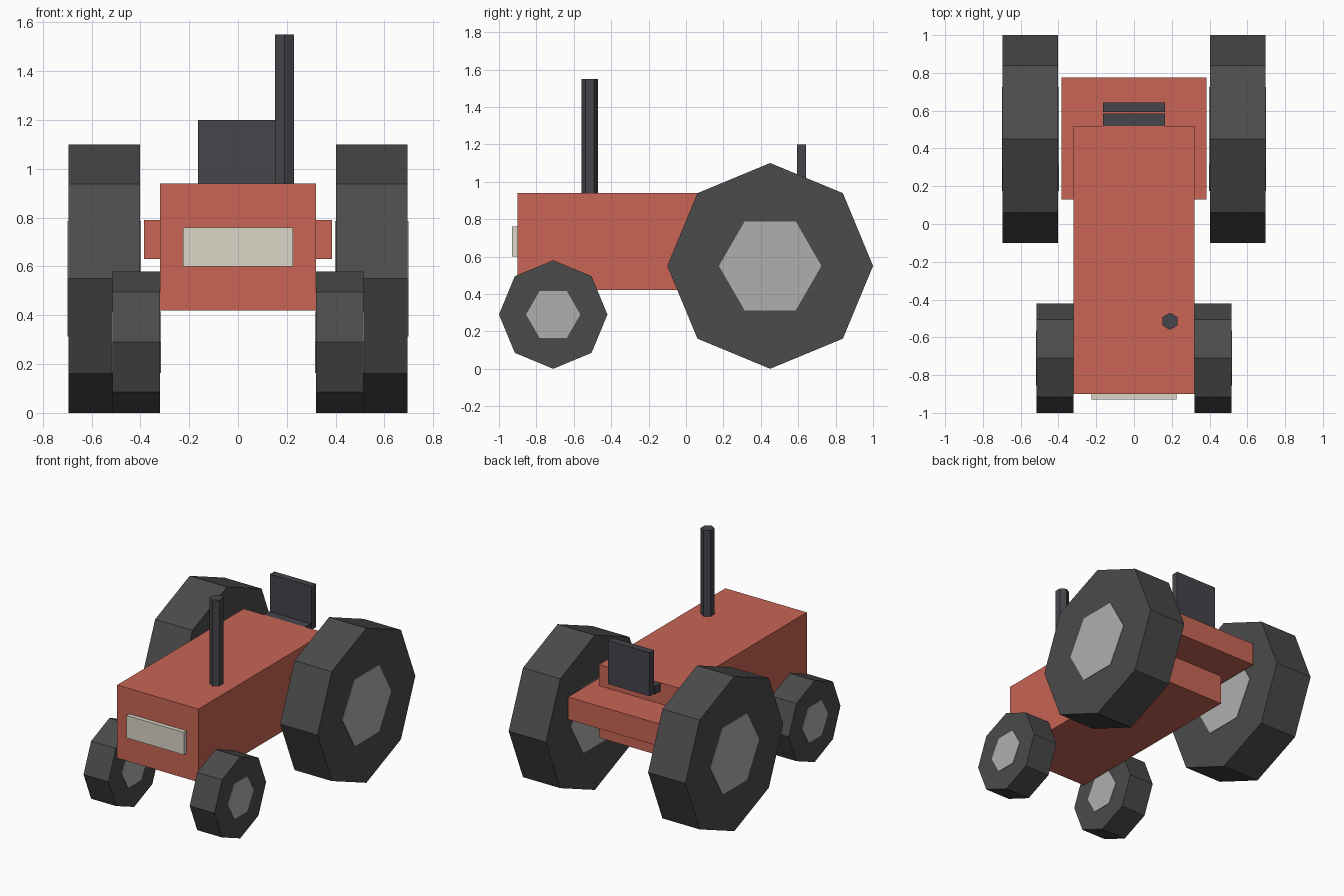
import bpy
from math import radians

if "Cube" in bpy.data.objects:
    bpy.data.objects.remove(bpy.data.objects["Cube"])


def material(name, rgb):
    m = bpy.data.materials.new(name)
    m.diffuse_color = (*rgb, 1)
    m.use_nodes = True
    m.node_tree.nodes["Principled BSDF"].inputs["Base Color"].default_value = m.diffuse_color
    return m


RED = material("red_paint", (0.58, 0.13, 0.09))
RUBBER = material("rubber", (0.07, 0.07, 0.07))
HUB = material("hub_grey", (0.43, 0.43, 0.43))
DARK = material("dark_trim", (0.06, 0.06, 0.07))
CREAM = material("cream", (0.70, 0.68, 0.57))


def finish(name, mat):
    ob = bpy.context.object
    ob.name = name
    ob.data.materials.append(mat)
    bpy.ops.object.transform_apply(location=False, rotation=True, scale=True)
    return ob


def box(name, mat, x, y, z):
    """Box from (min, max) pairs on each axis."""
    spans = (x, y, z)
    bpy.ops.mesh.primitive_cube_add(size=1, location=[(a + b) / 2 for a, b in spans])
    bpy.context.object.scale = [b - a for a, b in spans]
    return finish(name, mat)


def prism_x(name, mat, sides, radius, x0, x1, y, z):
    """Low-poly cylinder lying along x."""
    bpy.ops.mesh.primitive_cylinder_add(
        vertices=sides, radius=radius, depth=abs(x1 - x0),
        location=((x0 + x1) / 2, y, z), rotation=(0, radians(90), 0))
    return finish(name, mat)


# Body: hood and rear platform
box("hood", RED, (-0.32, 0.32), (-0.90, 0.52), (0.42, 0.94))
box("rear_platform", RED, (-0.385, 0.385), (0.13, 0.775), (0.63, 0.79))
box("grille", CREAM, (-0.225, 0.225), (-0.93, -0.88), (0.60, 0.76))

# Seat: cushion sits flush in the hood end, with an upright back
box("seat_cushion", DARK, (-0.163, 0.163), (0.34, 0.585), (0.88, 0.938))
box("seat_back", DARK, (-0.163, 0.163), (0.593, 0.642), (0.89, 1.20))

# Exhaust: six-sided pipe with corners pointing front and back
bpy.ops.mesh.primitive_cylinder_add(vertices=6, radius=0.045, depth=0.63,
                                    location=(0.19, -0.515, 1.235))
finish("exhaust_pipe", DARK)

# Wheels: eight-sided tyres with six-sided hubs proud on both faces
WHEELS = {
    "front": (0.29, 0.145, 0.32, 0.515, -0.71),
    "rear": (0.55, 0.274, 0.402, 0.695, 0.45),
}
for side, s in (("left", -1), ("right", 1)):
    for end, (r, hub_r, inner, outer, y) in WHEELS.items():
        prism_x(f"{end}_{side}_tyre", RUBBER, 8, r, s * inner, s * outer, y, r)
        hub = prism_x(f"{end}_{side}_hub", HUB, 6, hub_r,
                      s * (inner - 0.004), s * (outer + 0.004), y, r)
        # turn the hub so its corners point front and back
        hub.rotation_euler.x = 0
